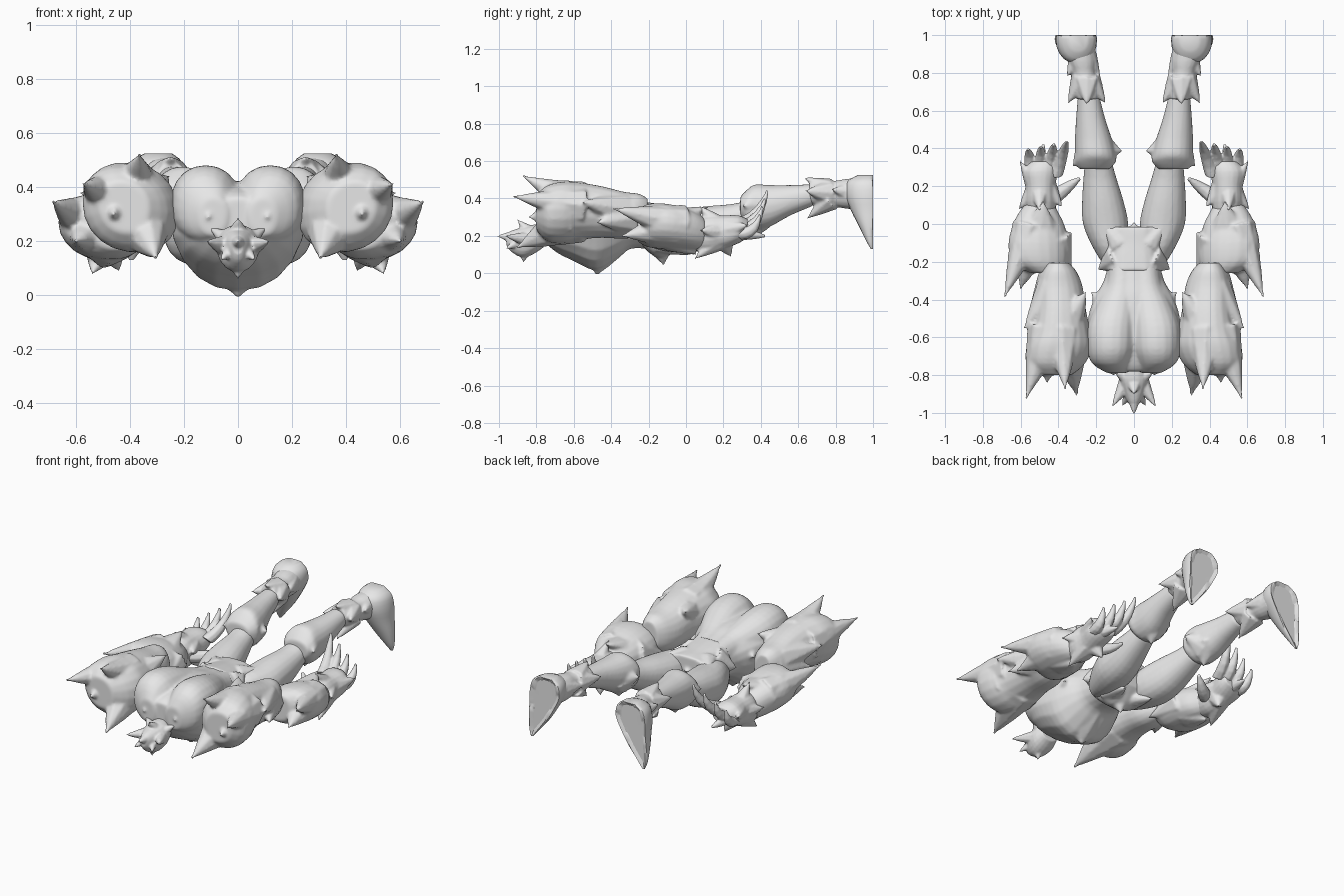
import bpy, bmesh, math
from mathutils import Vector

grey = bpy.data.materials.new("plain_grey")
grey.diffuse_color = (0.8, 0.8, 0.8, 1)


def skin(bm, rings):
    """Bridge closed point rings and cap both ends."""
    vs = [[bm.verts.new(p) for p in r] for r in rings]
    n = len(vs[0])
    for a, b in zip(vs, vs[1:]):
        for i in range(n):
            bm.faces.new((a[i], a[(i + 1) % n], b[(i + 1) % n], b[i]))
    bm.faces.new(vs[0])
    bm.faces.new(vs[-1])


def smooth_rows(rows, steps=3):
    """Catmull-Rom interpolation of section rows."""
    out = []
    for k in range(len(rows) - 1):
        p = [rows[max(0, min(len(rows) - 1, k + d))] for d in (-1, 0, 1, 2)]
        for s in range(steps):
            t = s / steps
            out.append([0.5 * (2 * b + (c - a) * t + (2 * a - 5 * b + 4 * c - d) * t * t
                               + (3 * b - a - 3 * c + d) * t ** 3) for a, b, c, d in zip(*p)])
    return out + [list(rows[-1])]


def loft(bm, rows, axis='y', shear=0.0, n=20, power=0.93):
    """Rows: position on axis, centre x, centre other, half width, extent up, extent down."""
    rings = []
    for t, cx, c, rx, up, dn in smooth_rows(rows):
        ring = []
        for i in range(n):
            a = 2 * math.pi * i / n
            co, si = math.cos(a), math.sin(a)
            x = cx + rx * math.copysign(abs(co) ** power, co)
            h = c + (up if si > 0 else dn) * math.copysign(abs(si) ** power, si) + shear * (x - cx)
            ring.append((x, t, h) if axis == 'y' else (x, min(h, 1.0), t))
        rings.append(ring)
    skin(bm, rings)


def spike(bm, base, tip, w, th, bend=0.0, bulge=0.85):
    """Tapered horn with an upward bend."""
    base, tip = Vector(base), Vector(tip)
    d = (tip - base).normalized()
    ref = Vector((0, 0, 1)) if abs(d.z) < 0.85 else Vector((0, 1, 0))
    side = d.cross(ref).normalized()
    up = side.cross(d)
    rings = []
    for t in (0, 0.2, 0.4, 0.6, 0.8, 0.93, 1.02):
        r = max(1 - t, 0.04) ** bulge
        c = base.lerp(tip, t) + up * bend * 4 * t * (1 - t)
        rings.append([c + side * w * r * math.cos(k * math.pi / 4)
                      + up * th * r * math.sin(k * math.pi / 4) for k in range(8)])
    skin(bm, rings)


def part(name, lofts, spikes=(), mirror=True, shear=0.0, voxel=0.009, bulge=0.85, power=0.93, soft=5):
    """Fuse lofts and horns into one soft skin."""
    bm = bmesh.new()
    for rows in lofts:
        loft(bm, rows, shear=shear, power=power)
    for s in spikes:
        spike(bm, *s, bulge=bulge)
    ob = finish(name, bm)
    r = ob.modifiers.new("fuse", 'REMESH')
    r.mode, r.voxel_size, r.use_smooth_shade = 'VOXEL', voxel, True
    s = ob.modifiers.new("soften", 'SMOOTH')
    s.factor, s.iterations = 0.5, soft
    if mirror:
        ob.modifiers.new("mirror", 'MIRROR').use_mirror_merge = False
    return ob


def finish(name, bm):
    bmesh.ops.recalc_face_normals(bm, faces=bm.faces)
    me = bpy.data.meshes.new(name)
    bm.to_mesh(me)
    bm.free()
    me.materials.append(grey)
    ob = bpy.data.objects.new(name, me)
    bpy.context.collection.objects.link(ob)
    return ob


def both(items):
    """Left and right copies of horn specs."""
    return [((s * b[0], *b[1:]), (s * t[0], *t[1:]), *r) for b, t, *r in items for s in (1, -1)]


# Trunk: deep pointed chest and two lobes along the back
lobe = [(-0.79, 0.09, 0.30, 0.05, 0.06, 0.08), (-0.74, 0.12, 0.32, 0.10, 0.12, 0.12),
        (-0.66, 0.12, 0.33, 0.128, 0.15, 0.14), (-0.54, 0.115, 0.33, 0.13, 0.14, 0.14),
        (-0.42, 0.09, 0.31, 0.11, 0.12, 0.12), (-0.32, 0.065, 0.29, 0.085, 0.105, 0.10),
        (-0.20, 0.06, 0.27, 0.075, 0.10, 0.10)]
part("torso", [
    [(-0.78, 0, 0.26, 0.10, 0.10, 0.07), (-0.75, 0, 0.27, 0.16, 0.11, 0.11),
     (-0.69, 0, 0.28, 0.22, 0.12, 0.17), (-0.60, 0, 0.29, 0.25, 0.13, 0.225),
     (-0.48, 0, 0.29, 0.24, 0.13, 0.275), (-0.38, 0, 0.28, 0.205, 0.13, 0.21),
     (-0.30, 0, 0.26, 0.16, 0.13, 0.13), (-0.20, 0, 0.25, 0.135, 0.12, 0.12)],
    lobe, [(r[0], -r[1], *r[2:]) for r in lobe]],
    [((0, -0.46, 0.14), (0, -0.475, -0.005), 0.17, 0.15)]
    + both([((0.13, -0.45, 0.28), (0.225, -0.36, 0.28), 0.09, 0.09),
            ((0.11, -0.70, 0.33), (0.11, -0.80, 0.29), 0.09, 0.09)]), mirror=False)

# Hip guard with flared corners
part("hip_guard", [[
    (-0.25, 0, 0.26, 0.145, 0.125, 0.10), (-0.17, 0, 0.25, 0.135, 0.125, 0.16),
    (-0.10, 0, 0.25, 0.125, 0.115, 0.16), (-0.05, 0, 0.26, 0.13, 0.10, 0.12),
    (-0.015, 0, 0.27, 0.14, 0.085, 0.09)]],
    [((0, -0.14, 0.17), (0, -0.12, 0.045), 0.10, 0.09), ((0, -0.1, 0.27), (0, 0.01, 0.27), 0.09, 0.06)]
    + both([((0.08, -0.10, 0.31), (0.165, 0.0, 0.33), 0.07, 0.06),
            ((0.09, -0.18, 0.28), (0.19, -0.24, 0.25), 0.09, 0.10),
            ((0.07, -0.14, 0.16), (0.10, 0.05, 0.10), 0.08, 0.06)]), mirror=False, power=0.7)

# Head with horns and muzzle
part("head", [[
    (-0.76, 0, 0.19, 0.06, 0.07, 0.05), (-0.82, 0, 0.18, 0.08, 0.08, 0.08),
    (-0.88, 0, 0.17, 0.065, 0.075, 0.085), (-0.94, 0, 0.18, 0.035, 0.045, 0.06),
    (-0.96, 0, 0.18, 0.02, 0.03, 0.03)]],
    [((0, -0.90, 0.19), (0, -1.01, 0.20), 0.045, 0.045), ((0, -0.82, 0.20), (0, -0.90, 0.285), 0.06, 0.05),
     ((0, -0.86, 0.14), (0, -0.87, 0.06), 0.05, 0.05)]
    + both([((0.04, -0.84, 0.18), (0.118, -0.97, 0.20), 0.045, 0.045),
            ((0.03, -0.82, 0.20), (0.105, -0.78, 0.25), 0.045, 0.04),
            ((0.02, -0.89, 0.17), (0.065, -0.965, 0.13), 0.035, 0.035)]), mirror=False, voxel=0.006, soft=3)

# Shoulder armour
part("shoulder", [[
    (-0.80, 0.42, 0.33, 0.09, 0.09, 0.10), (-0.74, 0.415, 0.325, 0.155, 0.145, 0.155),
    (-0.65, 0.395, 0.325, 0.175, 0.165, 0.165), (-0.57, 0.385, 0.325, 0.155, 0.16, 0.145),
    (-0.45, 0.385, 0.325, 0.13, 0.14, 0.135), (-0.33, 0.39, 0.31, 0.118, 0.125, 0.125),
    (-0.25, 0.395, 0.31, 0.09, 0.115, 0.11), (-0.205, 0.40, 0.31, 0.055, 0.09, 0.08)]],
    [((0.46, -0.56, 0.36), (0.57, -0.92, 0.41), 0.11, 0.11),
     ((0.36, -0.60, 0.29), (0.305, -0.90, 0.14), 0.13, 0.14),
     ((0.38, -0.58, 0.40), (0.365, -0.87, 0.52), 0.10, 0.10, -0.01),
     ((0.45, -0.62, 0.32), (0.46, -0.84, 0.30), 0.11, 0.13),
     ((0.36, -0.59, 0.32), (0.195, -0.63, 0.31), 0.15, 0.13),
     ((0.43, -0.36, 0.34), (0.58, -0.55, 0.38), 0.10, 0.10),
     ((0.43, -0.30, 0.30), (0.555, -0.475, 0.27), 0.09, 0.10),
     ((0.34, -0.50, 0.37), (0.255, -0.36, 0.44), 0.09, 0.09)], shear=0.12)

# Forearms with swept elbow blades
part("forearm", [[
    (-0.26, 0.46, 0.25, 0.09, 0.09, 0.08), (-0.20, 0.495, 0.25, 0.15, 0.12, 0.11),
    (-0.10, 0.505, 0.25, 0.16, 0.12, 0.12), (0.0, 0.505, 0.24, 0.135, 0.105, 0.115),
    (0.06, 0.505, 0.23, 0.105, 0.09, 0.105), (0.10, 0.50, 0.22, 0.08, 0.07, 0.09)]],
    [((0.55, -0.02, 0.26), (0.685, -0.385, 0.345), 0.10, 0.11),
     ((0.53, -0.08, 0.24), (0.60, -0.34, 0.20), 0.12, 0.11),
     ((0.42, -0.08, 0.24), (0.335, -0.26, 0.20), 0.10, 0.10),
     ((0.50, -0.07, 0.28), (0.48, 0.12, 0.355), 0.12, 0.07),
     ((0.48, -0.07, 0.18), (0.50, 0.06, 0.10), 0.10, 0.07)], shear=0.12)

# Hands with jagged wrist cuffs
part("hand", [[
    (0.05, 0.49, 0.21, 0.07, 0.08, 0.09), (0.12, 0.495, 0.21, 0.085, 0.10, 0.10),
    (0.20, 0.495, 0.22, 0.08, 0.09, 0.09), (0.28, 0.495, 0.23, 0.09, 0.08, 0.07),
    (0.33, 0.48, 0.24, 0.065, 0.05, 0.05)]],
    [((0.52, 0.18, 0.22), (0.61, 0.08, 0.23), 0.06, 0.07), ((0.46, 0.19, 0.23), (0.38, 0.09, 0.25), 0.06, 0.06),
     ((0.50, 0.18, 0.25), (0.50, 0.07, 0.36), 0.06, 0.06), ((0.53, 0.21, 0.23), (0.605, 0.335, 0.26), 0.05, 0.06),
     ((0.50, 0.16, 0.17), (0.54, 0.05, 0.08), 0.07, 0.06), ((0.47, 0.20, 0.17), (0.44, 0.24, 0.09), 0.06, 0.06)],
    voxel=0.007, soft=3)

# Curled fingers and thumb
part("fingers", [], [
    ((0.54 - 0.043 * i, 0.27, 0.21 + 0.015 * i), (0.56 - 0.068 * i, 0.395 + 0.013 * i, 0.31 + 0.042 * i),
     0.038, 0.04, -0.035) for i in range(4)]
    + [((0.44, 0.13, 0.20), (0.29, 0.24, 0.24), 0.045, 0.045, -0.02),
       ((0.50, 0.28, 0.21), (0.48, 0.42, 0.20), 0.035, 0.035)], voxel=0.006, bulge=0.45, soft=3)

# Legs
part("thigh", [[
    (-0.22, 0.11, 0.21, 0.05, 0.07, 0.06), (-0.12, 0.13, 0.22, 0.09, 0.11, 0.10),
    (0.0, 0.15, 0.23, 0.12, 0.115, 0.12), (0.12, 0.165, 0.25, 0.11, 0.11, 0.12),
    (0.24, 0.18, 0.28, 0.088, 0.09, 0.09), (0.34, 0.19, 0.32, 0.07, 0.07, 0.07)]])
part("shin", [[
    (0.29, 0.21, 0.36, 0.08, 0.05, 0.06), (0.33, 0.205, 0.36, 0.11, 0.09, 0.11),
    (0.37, 0.205, 0.36, 0.108, 0.115, 0.125), (0.45, 0.215, 0.365, 0.098, 0.107, 0.115),
    (0.56, 0.23, 0.39, 0.077, 0.082, 0.08), (0.68, 0.24, 0.42, 0.057, 0.057, 0.06)]],
    [((0.17, 0.40, 0.34), (0.065, 0.385, 0.36), 0.09, 0.10), ((0.20, 0.42, 0.33), (0.20, 0.39, 0.205), 0.10, 0.10),
     ((0.23, 0.40, 0.37), (0.325, 0.305, 0.36), 0.09, 0.10)])

# Ankle cuffs with backswept points
part("ankle", [[
    (0.66, 0.245, 0.43, 0.055, 0.06, 0.06), (0.74, 0.255, 0.43, 0.075, 0.065, 0.075),
    (0.80, 0.265, 0.43, 0.06, 0.065, 0.075), (0.86, 0.275, 0.43, 0.075, 0.075, 0.085),
    (0.95, 0.29, 0.43, 0.085, 0.08, 0.09)]],
    [((0.28, 0.76, 0.43), (0.35, 0.64, 0.44), 0.06, 0.07), ((0.23, 0.76, 0.43), (0.15, 0.64, 0.44), 0.06, 0.07),
     ((0.25, 0.76, 0.46), (0.25, 0.63, 0.51), 0.07, 0.05), ((0.26, 0.77, 0.39), (0.25, 0.65, 0.295), 0.08, 0.06),
     ((0.30, 0.88, 0.43), (0.355, 0.78, 0.45), 0.05, 0.06), ((0.24, 0.88, 0.43), (0.18, 0.78, 0.43), 0.05, 0.06)],
    voxel=0.007, soft=3)

# Feet: slightly arched soles facing back, toes hanging down and outward
bm = bmesh.new()
loft(bm, [
    (0.525, 0.295, 0.98, 0.05, 0.03, 0.06), (0.49, 0.30, 0.98, 0.095, 0.05, 0.12),
    (0.42, 0.305, 0.98, 0.108, 0.06, 0.13), (0.34, 0.325, 0.98, 0.09, 0.06, 0.10),
    (0.25, 0.355, 0.98, 0.065, 0.05, 0.055), (0.17, 0.385, 0.985, 0.03, 0.03, 0.02),
    (0.13, 0.395, 0.992, 0.008, 0.01, 0.004)], axis='z')
bmesh.ops.recalc_face_normals(bm, faces=bm.faces)
sole = [f for f in bm.faces if all(v.co.y > 0.999 for v in f.verts)]
bmesh.ops.inset_region(bm, faces=sole, thickness=0.02, depth=-0.012, use_even_offset=False)
foot = finish("foot", bm)
foot.modifiers.new("mirror", 'MIRROR')
bpy.context.view_layer.objects.active = foot
foot.select_set(True)
bpy.ops.object.shade_smooth_by_angle(angle=math.radians(50))
